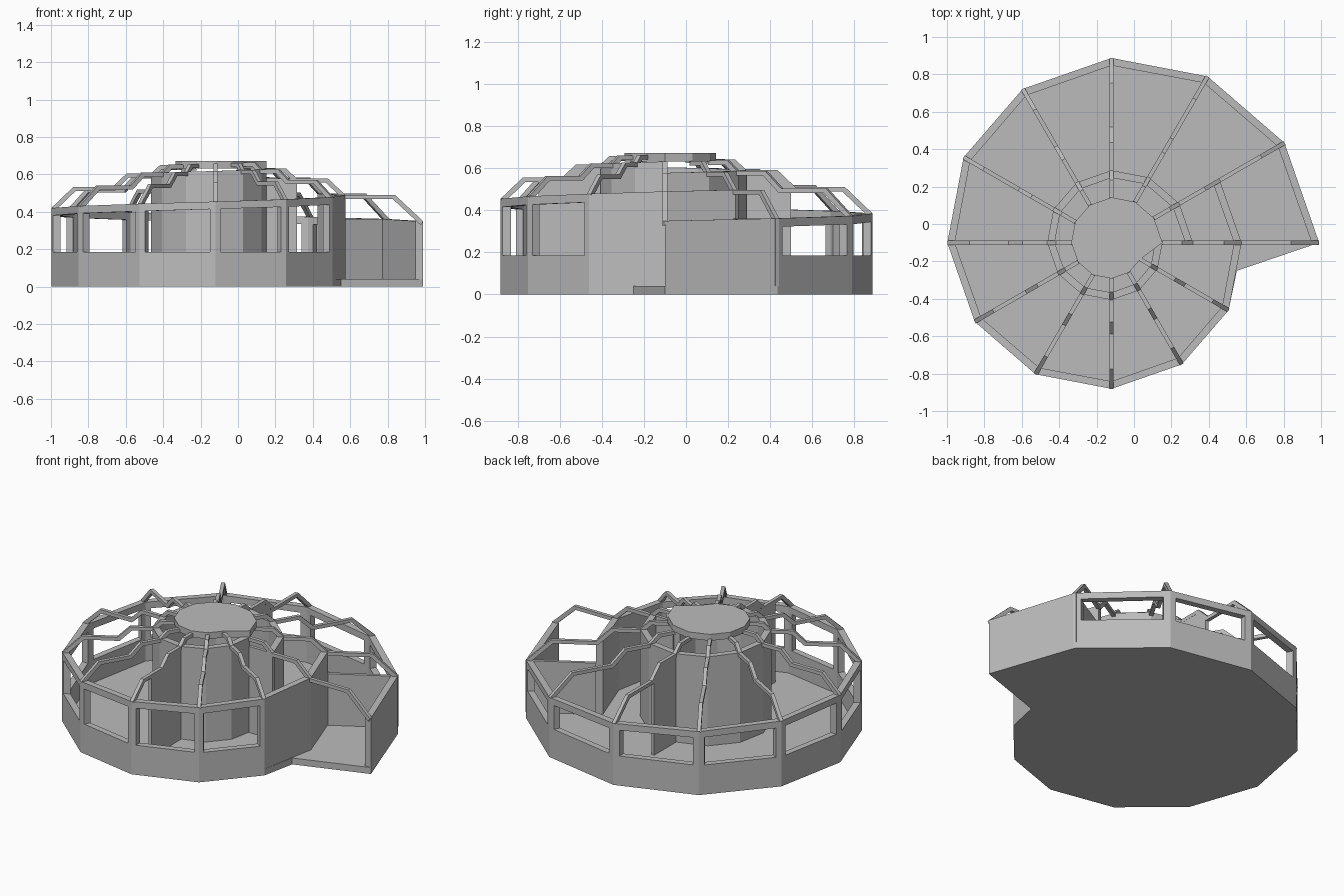
import bpy, bmesh, math

if "Cube" in bpy.data.objects:
    bpy.data.objects.remove(bpy.data.objects["Cube"])

CX, CY = -0.12, -0.10      # spiral centre
SHRINK = 0.626             # radius ratio per full turn
EAVE = [0.35, 0.49, 0.578, 0.632, 0.667]   # eave height at the start of each turn
FLOOR, SILL, LINTEL, THICK = 0.04, 0.185, 0.04, 0.04

mat = bpy.data.materials.new("warm_grey")
mat.diffuse_color = (0.5, 0.5, 0.5, 1)
mat.use_nodes = True
mat.node_tree.nodes["Principled BSDF"].inputs["Base Color"].default_value = mat.diffuse_color


def radius(k):
    return 1.11 * SHRINK ** (k / 12)


def eave(k):
    n, f = int(k // 12), (k % 12) / 12
    if n >= len(EAVE) - 1:
        return EAVE[-1]
    return EAVE[n] + (EAVE[n + 1] - EAVE[n]) * f


def polar(r, k):
    a = math.radians(30 * k)
    return (CX + r * math.cos(a), CY + r * math.sin(a))


def lerp(a, b, f):
    return tuple(p + (q - p) * f for p, q in zip(a, b))


def prism(bm, foot, bottom, top):
    """Closed solid over a footprint; heights are given per corner."""
    lo = [bm.verts.new((x, y, z)) for (x, y), z in zip(foot, bottom)]
    hi = [bm.verts.new((x, y, z)) for (x, y), z in zip(foot, top)]
    bm.faces.new(lo[::-1])
    bm.faces.new(hi)
    n = len(foot)
    for i in range(n):
        j = (i + 1) % n
        bm.faces.new((lo[i], lo[j], hi[j], hi[i]))


def finish(bm, name):
    bmesh.ops.recalc_face_normals(bm, faces=bm.faces)
    me = bpy.data.meshes.new(name)
    bm.to_mesh(me)
    bm.free()
    me.materials.append(mat)
    ob = bpy.data.objects.new(name, me)
    bpy.context.collection.objects.link(ob)


def piece(bm, k, f0, f1, z0, z1):
    """Part of the wall between spiral corners k and k+1; z0, z1 are functions of the eave."""
    o = [polar(radius(k), k), polar(radius(k + 1), k + 1)]
    i = [polar(radius(k) - THICK, k), polar(radius(k + 1) - THICK, k + 1)]
    foot = [lerp(*o, f0), lerp(*o, f1), lerp(*i, f1), lerp(*i, f0)]
    e = [eave(k) + (eave(k + 1) - eave(k)) * f if (k + 1) % 12 else
         eave(k) + (EAVE[(k + 1) // 12] - eave(k)) * f for f in (f0, f1, f1, f0)]
    prism(bm, foot, [z0(v) for v in e], [z1(v) for v in e])


def ground(e): return 0.0
def sill(e): return SILL
def beam(e): return e - LINTEL
def full(e): return e


def radial_plate(bm, k, pts, width):
    """Vertical plate in the radial plane of corner k, outlined by (radius, z) points."""
    a = math.radians(30 * k)
    c, s = math.cos(a), math.sin(a)
    rings = []
    for h in (-width / 2, width / 2):
        rings.append([bm.verts.new((CX + r * c - h * s, CY + r * s + h * c, z)) for r, z in pts])
    bm.faces.new(rings[0])
    bm.faces.new(rings[1][::-1])
    n = len(pts)
    for i in range(n):
        j = (i + 1) % n
        bm.faces.new((rings[0][i], rings[0][j], rings[1][j], rings[1][i]))


# Floor slab with the entrance lip
bm = bmesh.new()
foot = [polar(radius(k), k) for k in range(12)] + [(0.55, -0.25)]
prism(bm, foot, [0] * 13, [FLOOR] * 13)
finish(bm, "floor_slab")

# Outer spiral wall: solid around the entrance, framed windows elsewhere
bm = bmesh.new()
for k in range(13):
    if k in (0, 11, 12):
        piece(bm, k, 0, 1, ground, full)
        continue
    piece(bm, k, 0, 1, ground, sill)
    piece(bm, k, 0, 1, beam, full)
    for f0, f1 in ((0, 0.07), (0.93, 1)):
        piece(bm, k, f0, f1, sill, beam)
finish(bm, "outer_wall")

# Central core wall, one further turn in, closed by a short radial wall
bm = bmesh.new()
for k in range(24, 36):
    piece(bm, k, 0, 1, lambda e: FLOOR, full)
radial_plate(bm, 24, [(radius(36), FLOOR), (radius(24), FLOOR),
                      (radius(24), EAVE[2]), (radius(36), EAVE[2])], 0.02)
finish(bm, "core_wall")

# Cap plate on the core
bm = bmesh.new()
foot = [polar(radius(36 + k), k) for k in range(12)]
prism(bm, foot, [0.632] * 12, [0.672] * 12)
finish(bm, "cap_plate")


def rib_path(k):
    """Stepped roof line of corner k, from the outer eave to the cap."""
    pts = [(radius(k), eave(k))]
    for n in range(3):
        lo, hi = k + 12 * n, k + 12 * (n + 1)
        pts += [(radius(lo) * 0.865, eave(hi)), (radius(hi), eave(hi))]
    return pts


# Stepped roof ribs
bm = bmesh.new()
for k in range(12):
    p = rib_path(k)
    low = [(r - 0.012, z - 0.022) for r, z in p]
    for i in range(len(p) - 1):
        radial_plate(bm, k, [p[i], p[i + 1], low[i + 1], low[i]], 0.022)
finish(bm, "roof_ribs")

# Radial partitions beside the core, following the ribs
bm = bmesh.new()
for k in (3, 9):
    p = rib_path(k)
    outer = 0.6
    top = [(outer, p[2][1])] + p[2:5]
    radial_plate(bm, k, [(p[4][0], FLOOR), (outer, FLOOR)] + top, 0.02)
finish(bm, "core_partitions")

# Partition closing the entrance bay
bm = bmesh.new()
radial_plate(bm, 1, [(radius(13), FLOOR), (radius(1), FLOOR),
                     (radius(1), eave(1)), (radius(13), eave(1))], 0.02)
finish(bm, "entrance_partition")
